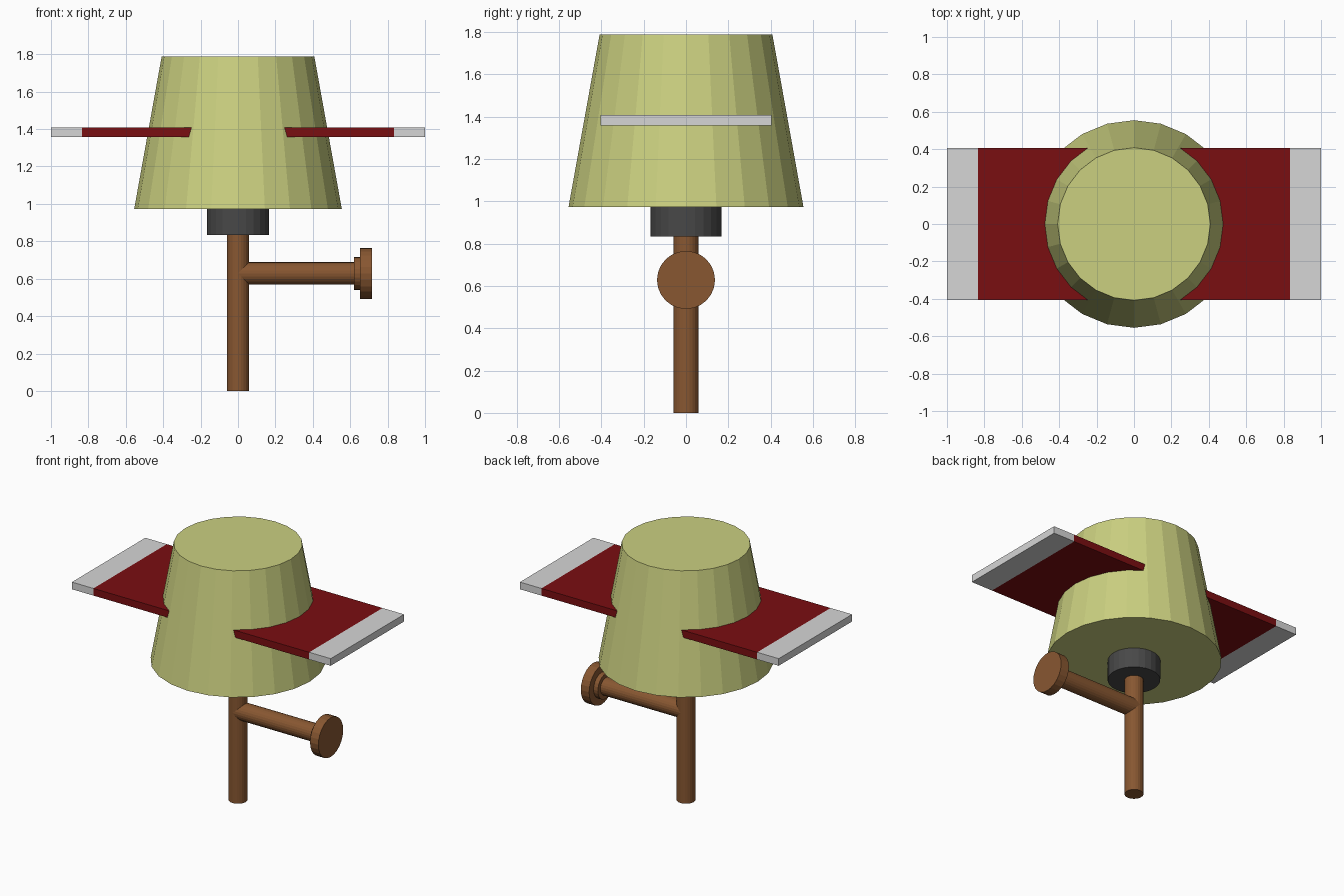
import bpy, bmesh, math
from mathutils import Matrix

if "Cube" in bpy.data.objects:
    bpy.data.objects.remove(bpy.data.objects["Cube"])


def material(name, rgb):
    """Flat colour given as 0-255 sRGB, stored as linear."""
    lin = [((c / 255 + 0.055) / 1.055) ** 2.4 if c > 10 else c / 255 / 12.92 for c in rgb]
    m = bpy.data.materials.new(name)
    m.diffuse_color = (*lin, 1)
    m.use_nodes = True
    m.node_tree.nodes["Principled BSDF"].inputs["Base Color"].default_value = m.diffuse_color
    return m


OLIVE = material("pale olive", (203, 208, 128))
RED = material("dark red", (122, 14, 17))
GREY = material("light grey", (214, 214, 214))
DARK = material("charcoal", (72, 72, 72))
BROWN = material("brown", (136, 87, 49))


def finish(name, bm, *mats):
    me = bpy.data.meshes.new(name)
    bm.to_mesh(me)
    bm.free()
    for m in mats:
        me.materials.append(m)
    ob = bpy.data.objects.new(name, me)
    bpy.context.collection.objects.link(ob)
    return ob


def lathe(name, profile, mat, turn=Matrix(), sides=24):
    """Closed solid of revolution from (radius, height) points."""
    bm = bmesh.new()
    rings = []
    for r, h in profile:
        rings.append([bm.verts.new((r * math.cos(a), r * math.sin(a), h))
                      for a in (2 * math.pi * i / sides for i in range(sides))])
    for low, high in zip(rings, rings[1:]):
        for i in range(sides):
            j = (i + 1) % sides
            bm.faces.new((low[i], low[j], high[j], high[i]))
    bm.faces.new(rings[0][::-1])
    bm.faces.new(rings[-1])
    bm.transform(turn)
    return finish(name, bm, mat)


# Upright pole, collar and tapered body
lathe("pole", [(0.06, 0), (0.06, 0.85)], BROWN)
lathe("collar", [(0.167, 0.834), (0.167, 0.973)], DARK)
lathe("tapered_body", [(0.555, 0.973), (0.408, 1.789)], OLIVE)

# Side handle with a stepped knob, lying along +x
sideways = Matrix.Translation((0, 0, 0.628)) @ Matrix.Rotation(math.pi / 2, 4, 'Y')
lathe("side_handle", [(0.06, 0), (0.06, 0.62), (0.088, 0.62), (0.088, 0.653),
                      (0.137, 0.653), (0.137, 0.717)], BROWN, sideways)

# Flat board through the body, cut near both ends for the pale tips
bm = bmesh.new()
bmesh.ops.create_cube(bm, size=1, matrix=Matrix.Translation((0, 0, 1.383))
                      @ Matrix.Diagonal((2, 0.81, 0.05, 1)))
for x in (-0.834, 0.834):
    bmesh.ops.bisect_plane(bm, geom=bm.verts[:] + bm.edges[:] + bm.faces[:],
                           plane_co=(x, 0, 0), plane_no=(1, 0, 0))
for f in bm.faces:
    f.material_index = int(abs(f.calc_center_median().x) > 0.834)
finish("wing_board", bm, RED, GREY)
